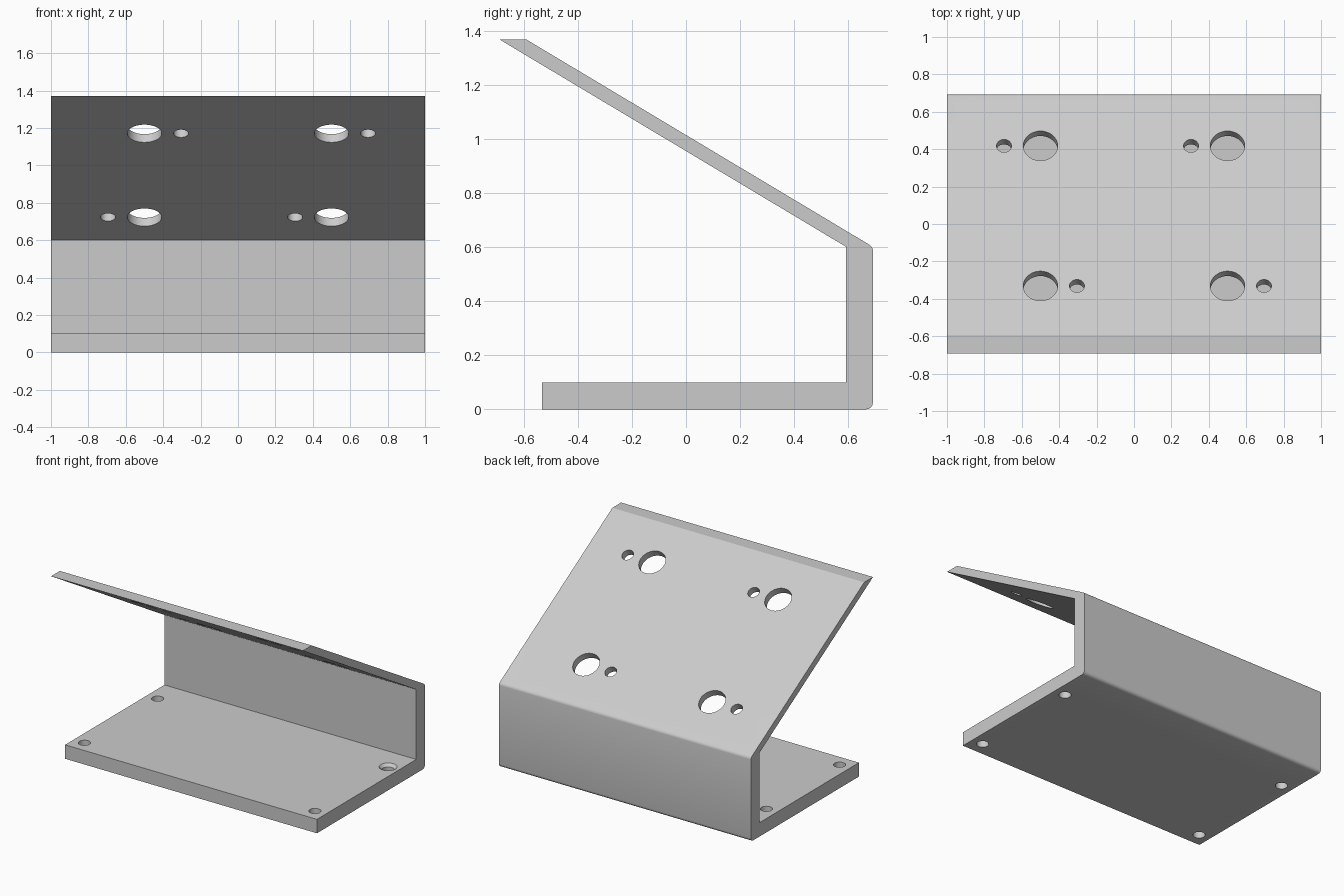
import bpy, bmesh, math
from mathutils import Matrix, Vector

cube = bpy.data.objects.get("Cube")
if cube:
    bpy.data.objects.remove(cube)

HALF_WIDTH = 1.0
BACK, INNER = 0.6925, 0.593      # outer and inner face of the upright wall
BEND, TOP, BASE = 0.602, 1.371, 0.1

# Plain grey material
grey = bpy.data.materials.new("light grey")
grey.use_nodes = True
grey.diffuse_color = (0.6, 0.6, 0.6, 1)
grey.node_tree.nodes["Principled BSDF"].inputs["Base Color"].default_value = (0.6, 0.6, 0.6, 1)


def make_object(name, bm):
    bmesh.ops.recalc_face_normals(bm, faces=bm.faces)
    mesh = bpy.data.meshes.new(name)
    bm.to_mesh(mesh)
    bm.free()
    mesh.materials.append(grey)
    obj = bpy.data.objects.new(name, mesh)
    bpy.context.collection.objects.link(obj)
    return obj


# Bent bracket: side profile extruded along x
profile = [(-0.533, 0), (BACK, 0), (BACK, BEND), (-INNER, TOP),
           (-BACK, TOP), (INNER, BEND), (INNER, BASE), (-0.533, BASE)]
bm = bmesh.new()
face = bm.faces.new([bm.verts.new((-HALF_WIDTH, y, z)) for y, z in profile])
side = bmesh.ops.extrude_face_region(bm, geom=[face])["geom"]
bmesh.ops.translate(bm, vec=(2 * HALF_WIDTH, 0, 0),
                    verts=[v for v in side if isinstance(v, bmesh.types.BMVert)])

# Rounded outer bends
for height, offset in ((0, 0.025), (BEND, 0.014)):
    edges = [e for e in bm.edges
             if all(abs(v.co.y - BACK) < 1e-4 and abs(v.co.z - height) < 1e-4 for v in e.verts)]
    bmesh.ops.bevel(bm, geom=edges, offset=offset, segments=4, profile=0.5, affect='EDGES')
bracket = make_object("bent_bracket", bm)

# Drills for all the holes
drills = bmesh.new()


def drill(center, radius, depth, tilt=0.0, top_radius=None):
    place = Matrix.Translation(center) @ Matrix.Rotation(tilt, 4, 'X')
    bmesh.ops.create_cone(drills, cap_ends=True, segments=40, radius1=radius,
                          radius2=top_radius or radius, depth=depth, matrix=place)


# Sloped plate: big holes, each with a small one beside it
slope = (TOP - BEND) / (BACK + INNER)
angle = math.atan(slope)
for y, offset in ((0.418, -0.195), (-0.331, 0.195)):
    z = BEND + (BACK - y) * slope
    for x in (-0.5, 0.5):
        drill(Vector((x, y, z)), 0.092, 0.3, -angle)
        drill(Vector((x + offset, y, z)), 0.04, 0.3, -angle)

# Base plate: four corner holes
for x in (-0.915, 0.915):
    for y in (-0.435, 0.395):
        drill(Vector((x, y, BASE / 2)), 0.04, 0.3)
cutter = make_object("hole_cutter", drills)


def cut(tool):
    tool.hide_render = True
    mod = bracket.modifiers.new("holes", 'BOOLEAN')
    mod.operation = 'DIFFERENCE'
    mod.solver = 'EXACT'
    mod.object = tool
    bpy.ops.object.modifier_apply(modifier=mod.name)
    bpy.data.objects.remove(tool)


bpy.ops.object.select_all(action='DESELECT')
bracket.select_set(True)
bpy.context.view_layer.objects.active = bracket
cut(cutter)

# Countersink on one base hole
drills = bmesh.new()
drill(Vector((0.915, 0.395, BASE)), 0.038, 0.044, 0, 0.08)
cut(make_object("countersink_cutter", drills))

bpy.ops.object.shade_smooth_by_angle(angle=math.radians(30))
